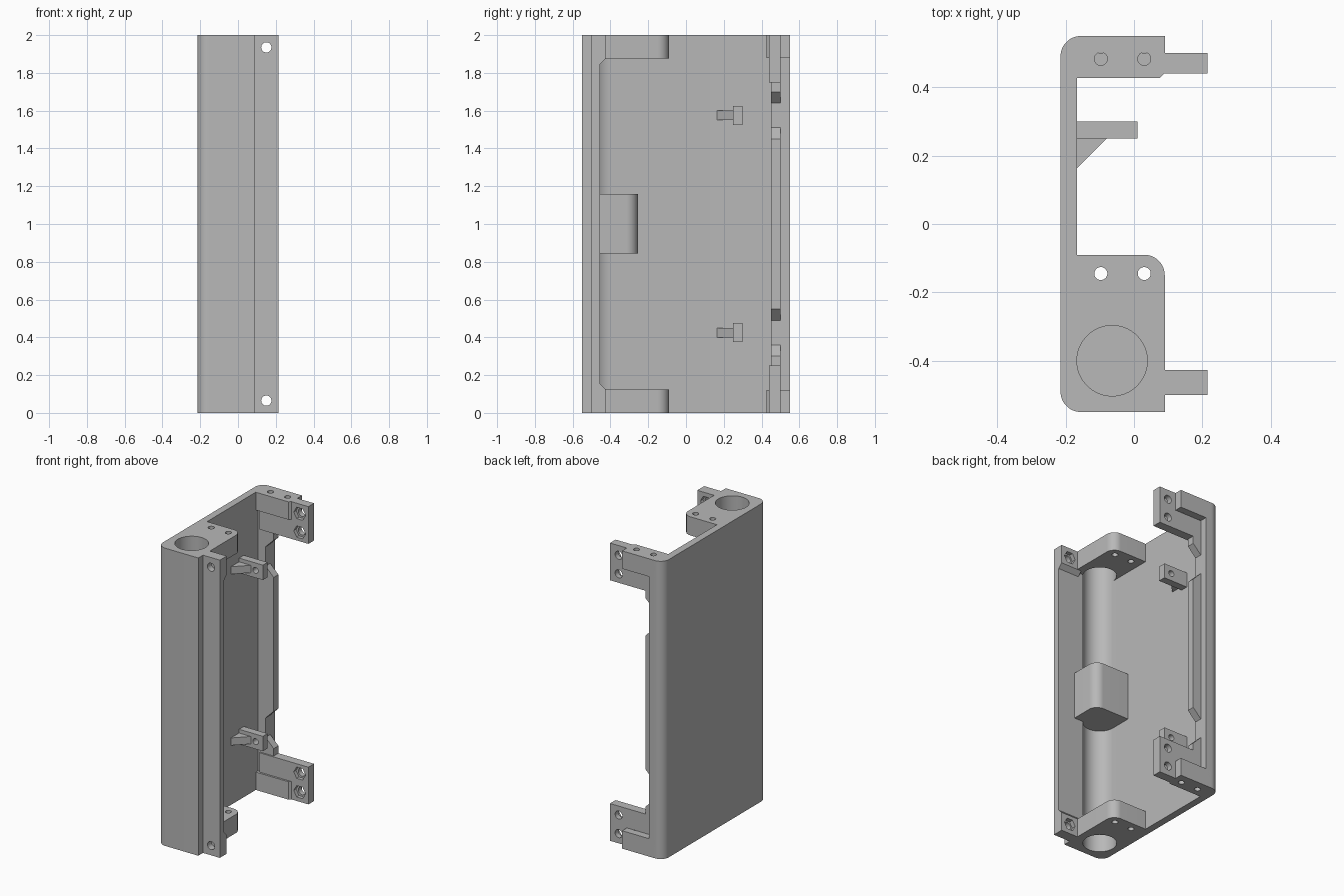
import bpy
import bmesh
from math import cos, sin, pi, radians

if "Cube" in bpy.data.objects:
    bpy.data.objects.remove(bpy.data.objects["Cube"], do_unlink=True)

grey = bpy.data.materials.new("plain grey")
grey.use_nodes = True
GREY = (0.48, 0.48, 0.48, 1)
grey.diffuse_color = GREY
grey.node_tree.nodes["Principled BSDF"].inputs["Base Color"].default_value = GREY

H = 2.0
ENDS = (("lower", False), ("upper", True))


def prism(name, points, lo, hi, axis="z", flip=False):
    """Extrude a 2D outline along an axis; flip mirrors it to the other end."""
    place = {"x": lambda a, b, d: (d, a, b),
             "y": lambda a, b, d: (a, d, b),
             "z": lambda a, b, d: (a, b, d)}[axis]
    bm = bmesh.new()
    rings = [[bm.verts.new(place(a, b, d)) for a, b in points] for d in (lo, hi)]
    n = len(points)
    for ring in rings:
        bm.faces.new(ring)
    for i in range(n):
        j = (i + 1) % n
        bm.faces.new((rings[0][i], rings[0][j], rings[1][j], rings[1][i]))
    if flip:
        for v in bm.verts:
            v.co.z = H - v.co.z
    bmesh.ops.recalc_face_normals(bm, faces=bm.faces)
    mesh = bpy.data.meshes.new(name)
    bm.to_mesh(mesh)
    bm.free()
    mesh.materials.append(grey)
    ob = bpy.data.objects.new(name, mesh)
    bpy.context.collection.objects.link(ob)
    return ob


def rect(a0, a1, b0, b1):
    return [(a0, b0), (a1, b0), (a1, b1), (a0, b1)]


def arc(cx, cy, r, start, end, steps=12):
    angles = [radians(start + (end - start) * i / steps) for i in range(steps + 1)]
    return [(cx + r * cos(t), cy + r * sin(t)) for t in angles]


def circle(cx, cy, r, n=32):
    return [(cx + r * cos(2 * pi * i / n), cy + r * sin(2 * pi * i / n)) for i in range(n)]


def cut(ob, cutters):
    """Subtract each cutter from the part, then discard it."""
    for args in cutters:
        tool = prism("cutter", *args)
        tool.hide_render = True
        mod = ob.modifiers.new("cut", "BOOLEAN")
        mod.operation = "DIFFERENCE"
        mod.solver = "EXACT"
        mod.object = tool
        bpy.context.view_layer.objects.active = ob
        bpy.ops.object.modifier_apply(modifier=mod.name)
        bpy.data.objects.remove(tool, do_unlink=True)


# Main dimensions
BACK, INNER, EDGE, TIP = -0.215, -0.167, 0.09, 0.215
Y = 0.55
BORE = (-0.064, -0.4, 0.103)
WALL = -0.455
END = 0.12
RIB_LOW, RIB_HIGH = -0.11, -0.05

# Holes shared by several parts
def rear_pin_holes(flip):
    return [(circle(x, 0.483, 0.019), -0.05, END, "z", flip) for x in (-0.097, 0.03)]


def front_bolt_hole(flip):
    return [(circle(0.15, 0.065, 0.027), -0.7, -0.3, "y", flip),
            (circle(0.15, 0.065, 0.042, 6), -0.455, -0.3, "y", flip)]


# Full-height shell: front wall with flange, bore groove, side wall, rear lip
groove = arc(*BORE, -33.75, -180, 26)
outline = (arc(BACK + 0.06, -Y + 0.06, 0.06, 180, 270)
           + [(EDGE, -Y), (EDGE, -0.5), (TIP, -0.5), (TIP, WALL), (0.023, WALL)]
           + groove
           + [(INNER, 0.45), (RIB_LOW, 0.45), (RIB_LOW, Y)]
           + arc(BACK + 0.06, Y - 0.06, 0.06, 90, 180))
shell = prism("shell", outline, 0, H)
for _, flip in ENDS:
    cut(shell, rear_pin_holes(flip) + front_bolt_hole(flip)[:1])


def bore_block(y_end):
    """Outline of a block around the bore with one rounded corner."""
    return ([(-0.19, -0.52), (EDGE, -0.52)]
            + arc(EDGE - 0.06, y_end - 0.06, 0.06, 0, 90) + [(-0.19, y_end)])


# Solid middle stop
prism("middle_block", bore_block(-0.255), 0.845, 1.16)

for end, flip in ENDS:
    # End block with the large bore and two pin holes
    block = prism(end + "_front_block", bore_block(-0.09), 0, END + 0.005, "z", flip)
    cut(block, [(circle(*BORE, 64), -0.1, 0.3, "z", flip)]
        + [(circle(x, -0.145, 0.019), -0.1, 0.3, "z", flip) for x in (-0.097, 0.03)])

    # Thickened flange end with a nut pocket
    pad = prism(end + "_front_flange_pad",
                [(-0.5, 0), (-0.427, 0), (-0.427, 0.125), (-0.455, 0.153), (-0.5, 0.153)],
                EDGE - 0.03, TIP, "x", flip)
    cut(pad, front_bolt_hole(flip))

    # Rear block
    rear = prism(end + "_rear_block",
                 [(-0.19, 0.427), (0.075, 0.427), (EDGE, 0.442), (EDGE, Y),
                  (-0.15, Y), (-0.19, 0.5)], 0, END, "z", flip)
    cut(rear, rear_pin_holes(flip))

    # Rear flange with two bolt holes and nut pockets
    flange = prism(end + "_rear_flange", rect(-0.15, TIP, 0, 0.25), 0.44, 0.5, "y", flip)
    holes = []
    for z in (0.065, 0.19):
        holes += [(circle(0.15, z, 0.027), 0.3, 0.6, "y", flip),
                  (circle(0.15, z, 0.044, 6), 0.3, 0.465, "y", flip)]
    cut(flange, holes + rear_pin_holes(flip))

    # Inner bracket plate with its gusset
    plate = prism(end + "_bracket", rect(-0.18, 0.01, 0.375, 0.475), 0.25, 0.3, "y", flip)
    cut(plate, [(circle(-0.045, 0.425, 0.02), 0.2, 0.4, "y", flip)])
    prism(end + "_bracket_gusset",
          [(-0.18, 0.15), (INNER, 0.163), (-0.08, 0.25), (-0.08, 0.26), (-0.18, 0.26)],
          0.4, 0.45, "z", flip)

# Rear rib with two sloped notches
half = [(RIB_HIGH, 0.24), (RIB_HIGH, 0.3), (RIB_LOW, 0.36),
        (RIB_LOW, 0.49), (RIB_HIGH, 0.55)]
profile = ([(-0.15, 0.24)] + half + [(x, H - z) for x, z in reversed(half)]
           + [(-0.15, H - 0.24)])
prism("rear_rib", profile, 0.45, 0.5, "y")

# Smooth the round surfaces, keep the edges crisp
for ob in bpy.context.collection.objects:
    if ob.type == "MESH":
        ob.select_set(True)
        bpy.context.view_layer.objects.active = ob
bpy.ops.object.shade_smooth_by_angle(angle=radians(30))
